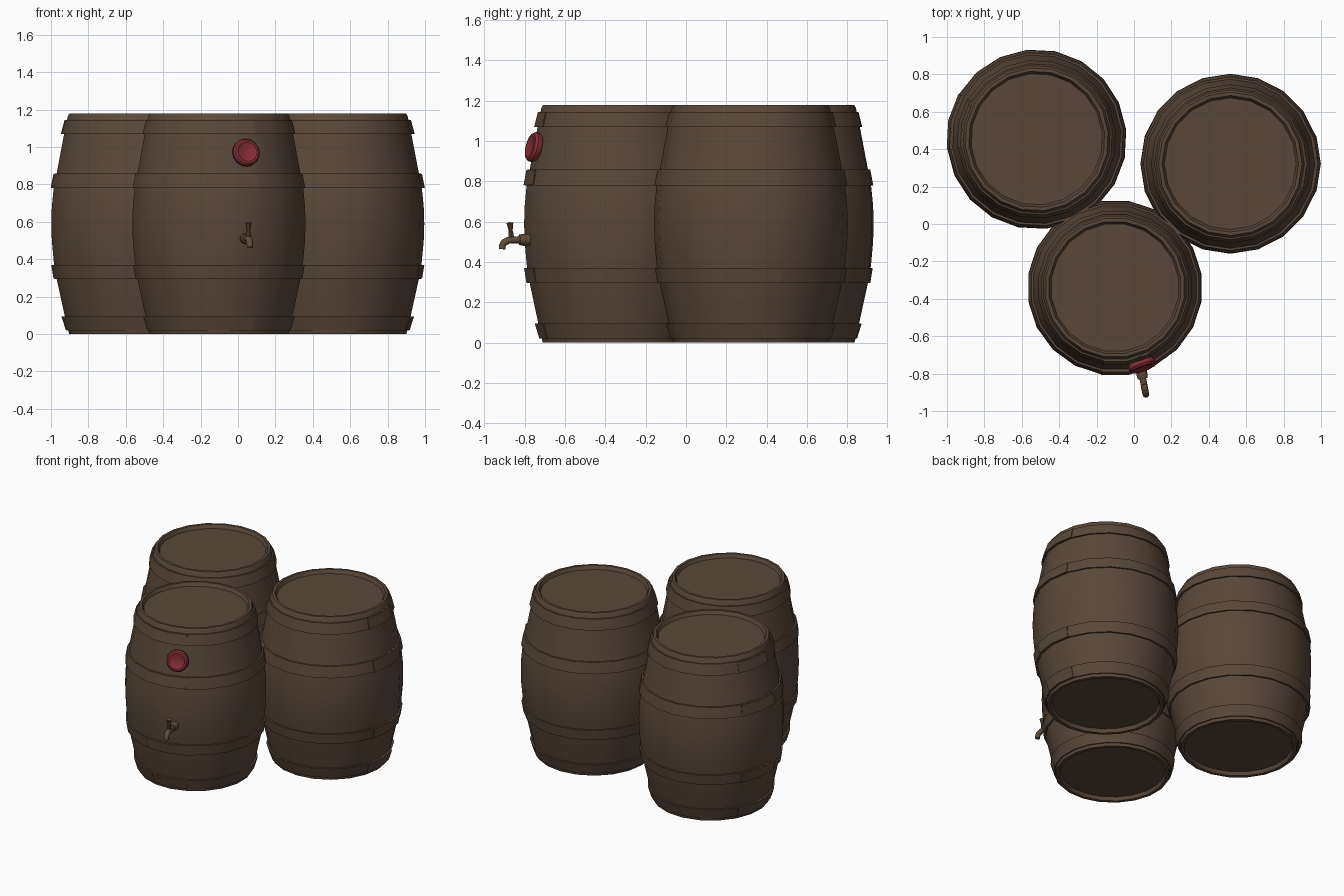
import bpy, bmesh, math
from mathutils import Matrix, Vector

if "Cube" in bpy.data.objects:
    bpy.data.objects.remove(bpy.data.objects["Cube"])

SIDES = 20


def material(name, col):
    m = bpy.data.materials.new(name)
    m.diffuse_color = (*col, 1)
    m.use_nodes = True
    m.node_tree.nodes["Principled BSDF"].inputs["Base Color"].default_value = m.diffuse_color
    return m


WOOD = material("dark_brown_wood", (0.100, 0.064, 0.042))
TAP = material("tap_brown", (0.115, 0.072, 0.043))
RED = material("red_wax", (0.235, 0.028, 0.034))


def finish(bm, name, mat, matrix, angle=35):
    bmesh.ops.remove_doubles(bm, verts=bm.verts, dist=1e-5)
    bmesh.ops.recalc_face_normals(bm, faces=bm.faces)
    me = bpy.data.meshes.new(name)
    bm.to_mesh(me)
    bm.free()
    ob = bpy.data.objects.new(name, me)
    bpy.context.collection.objects.link(ob)
    ob.matrix_world = matrix
    me.materials.append(mat)
    bpy.ops.object.select_all(action='DESELECT')
    ob.select_set(True)
    bpy.context.view_layer.objects.active = ob
    bpy.ops.object.shade_smooth_by_angle(angle=math.radians(angle))
    return ob


def lathe(name, profile, mat, matrix, closed=False, start=0.0, sweep=360.0, sides=SIDES):
    """Spin an (r, z) profile around z; a partial sweep gets end caps."""
    bm = bmesh.new()
    full = sweep >= 360
    rings = []
    for i in range(sides if full else sides + 1):
        a = math.radians(start + sweep * i / sides)
        rings.append([bm.verts.new((r * math.cos(a), r * math.sin(a), z)) for r, z in profile])
    n = len(profile)
    for i in range(sides):
        p, q = rings[i], rings[(i + 1) % len(rings)]
        for j in range(n if closed else n - 1):
            k = (j + 1) % n
            loop = [p[j], q[j], q[k], p[k]]
            if profile[j][0] == 0:
                loop = [p[j], q[k], p[k]]
            elif profile[k][0] == 0:
                loop = [p[j], q[j], p[k]]
            bm.faces.new(loop)
    if closed and not full:
        bm.faces.new(rings[0])
        bm.faces.new(rings[-1])
    return finish(bm, name, mat, matrix)


# Staved body with recessed lid and base
BODY = [(0, 0.025), (0.352, 0.025), (0.362, 0.0), (0.385, 0.0), (0.408, 0.095),
        (0.452, 0.295), (0.467, 0.38), (0.478, 0.50), (0.481, 0.59), (0.478, 0.68),
        (0.467, 0.79), (0.452, 0.86), (0.408, 1.09), (0.392, 1.165), (0.383, 1.18),
        (0.365, 1.18), (0.352, 1.155), (0, 1.155)]
# Hoops: bottom z, bottom radius, top z, top radius
HOOPS = [(0.02, 0.398, 0.095, 0.421), (0.295, 0.464, 0.37, 0.476),
         (0.78, 0.479, 0.858, 0.464), (1.07, 0.424, 1.145, 0.405)]


def barrel(label, x, y, turn, scale):
    m = (Matrix.Translation((x, y, 0)) @ Matrix.Rotation(math.radians(turn), 4, 'Z')
         @ Matrix.Diagonal((scale, scale, 1, 1)))
    lathe(label + "_barrel_body", BODY, WOOD, m)
    for i, (z0, r0, z1, r1) in enumerate(HOOPS):
        ring = [(r0 - 0.03, z0), (r0, z0), (r1, z1), (r1 - 0.03, z1)]
        lathe(f"{label}_hoop_{i}", ring, WOOD, m, closed=True)
        # riveted overlap where the hoop ends meet
        lap = [(r0 - 0.01, z0 + .001), (r0 + .005, z0 + .001), (r1 + .005, z1 - .001), (r1 - 0.01, z1 - .001)]
        lathe(f"{label}_hoop_lap_{i}", lap, WOOD, m, closed=True, start=0, sweep=36, sides=2)


barrel("back_left", -0.52, 0.453, 150, 1.0)
barrel("right", 0.515, 0.322, -18, 1.0)
barrel("front", -0.102, -0.34, -99, 0.975)

# Red wax seal lying on the sloping staves of the front barrel
out = Vector((0.33, -0.92, 0.24)).normalized()
seal = Matrix.Translation((0.043, -0.755, 0.97)) @ out.to_track_quat('Z', 'Y').to_matrix().to_4x4()
lathe("wax_seal", [(0, -0.02), (0.068, -0.02), (0.075, -0.008), (0.075, 0.008), (0.066, 0.02),
                   (0.054, 0.022), (0.048, 0.018), (0, 0.018)], RED, seal, sides=16)

# Tap: local -y points out of the front barrel
tap = Matrix.Translation((0.036, -0.77, 0.51)) @ Matrix.Rotation(math.radians(11), 4, 'Z')
lathe("tap_collar", [(0, -0.02), (0.026, -0.02), (0.030, 0.035), (0.026, 0.058), (0, 0.058)], TAP,
      tap @ Matrix.Rotation(math.radians(90), 4, 'X'), sides=12)

# Curved spout: tube swept along a short path
path = [((0.03, 0), 0.018), ((-0.085, 0), 0.018), ((-0.115, -0.003), 0.018),
        ((-0.135, -0.014), 0.018), ((-0.143, -0.028), 0.017), ((-0.145, -0.046), 0.017)]
bm = bmesh.new()
rings = []
for i, ((y, z), r) in enumerate(path):
    a, b = path[max(i - 1, 0)][0], path[min(i + 1, len(path) - 1)][0]
    t = Vector((0, b[0] - a[0], b[1] - a[1])).normalized()
    u, v = Vector((1, 0, 0)), t.cross(Vector((1, 0, 0)))
    rings.append([bm.verts.new(Vector((0, y, z)) + r * (u * math.cos(k * math.pi / 5) + v * math.sin(k * math.pi / 5)))
                  for k in range(10)])
for p, q in zip(rings, rings[1:]):
    for k in range(10):
        bm.faces.new((p[k], p[(k + 1) % 10], q[(k + 1) % 10], q[k]))
bm.faces.new(rings[0])
bm.faces.new(rings[-1])
finish(bm, "tap_spout", TAP, tap, 40)

# Tap handle flaring toward the top
lathe("tap_handle", [(0, 0), (0.014, 0), (0.013, 0.03), (0.010, 0.045), (0.015, 0.075), (0.017, 0.084), (0, 0.088)],
      TAP, tap @ Matrix.Translation((0, -0.098, 0)) @ Matrix.Rotation(math.radians(5), 4, 'X'), sides=10)
